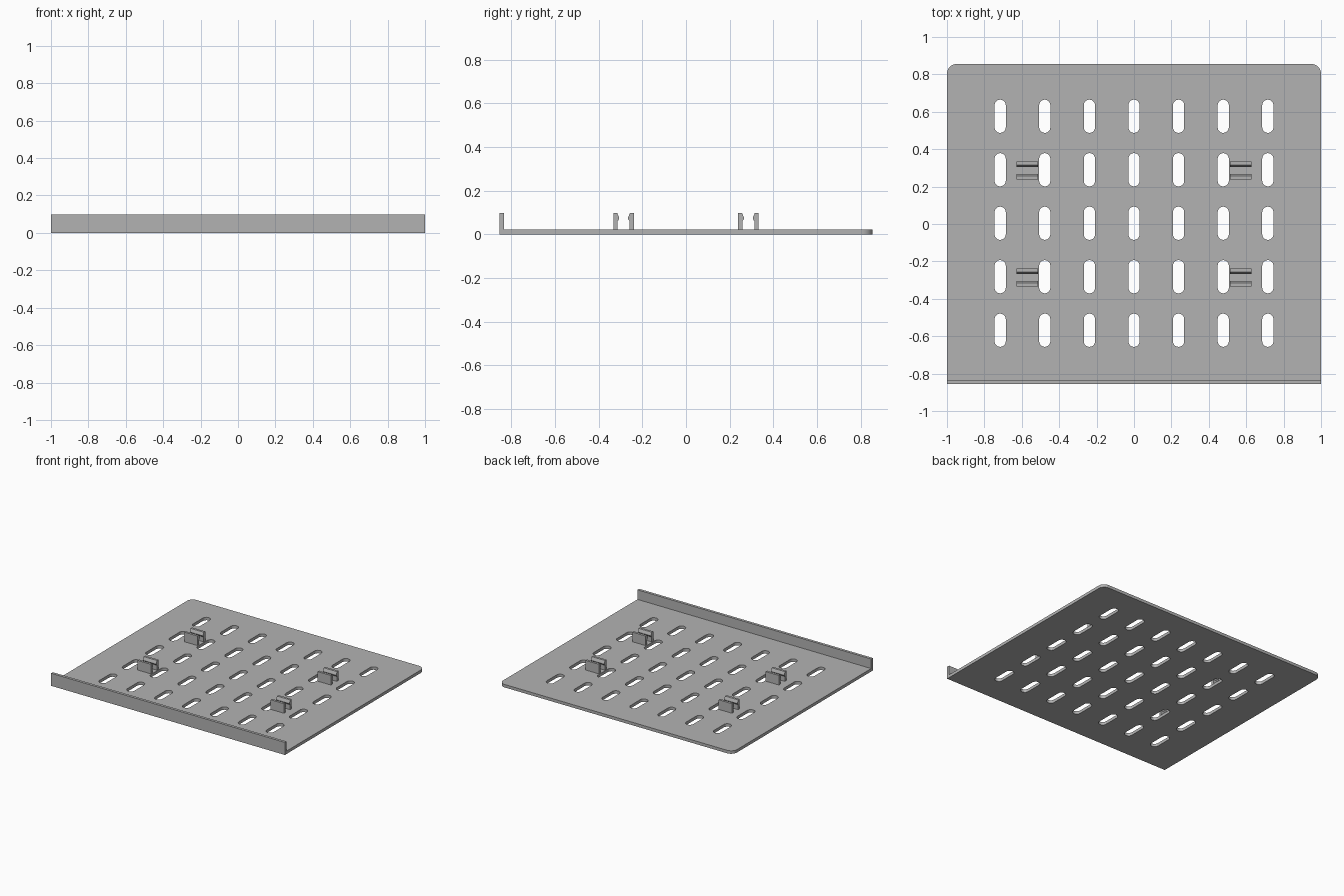
import bpy, bmesh
from math import pi, cos, sin

cube = bpy.data.objects.get("Cube")
if cube:
    bpy.data.objects.remove(cube, do_unlink=True)

HALF_X, HALF_Y = 1.0, 0.855
THICK, HEIGHT = 0.023, 0.097

metal = bpy.data.materials.new("plain grey")
metal.use_nodes = True
grey = (0.45, 0.45, 0.45, 1)
metal.diffuse_color = grey
metal.node_tree.nodes["Principled BSDF"].inputs["Base Color"].default_value = grey


def arc(cx, cy, r, start, end, steps=10):
    angles = [start + (end - start) * i / steps for i in range(steps + 1)]
    return [(cx + r * cos(a), cy + r * sin(a)) for a in angles]


def add_object(name, mesh):
    obj = bpy.data.objects.new(name, mesh)
    bpy.context.collection.objects.link(obj)
    mesh.materials.clear()
    mesh.materials.append(metal)
    return obj


def smooth(obj):
    bpy.ops.object.select_all(action='DESELECT')
    obj.select_set(True)
    bpy.context.view_layer.objects.active = obj
    bpy.ops.object.shade_smooth_by_angle()


def flat_sheet(name, loops, thickness):
    """Fill an outline with holes and give it thickness, standing on z = 0."""
    curve = bpy.data.curves.new(name + " outline", 'CURVE')
    curve.dimensions = '2D'
    curve.fill_mode = 'BOTH'
    curve.extrude = thickness / 2
    for loop in loops:
        spline = curve.splines.new('POLY')
        spline.points.add(len(loop) - 1)
        for point, (x, y) in zip(spline.points, loop):
            point.co = (x, y, 0, 1)
        spline.use_cyclic_u = True
    helper = bpy.data.objects.new(name + " outline", curve)
    bpy.context.collection.objects.link(helper)
    graph = bpy.context.evaluated_depsgraph_get()
    mesh = bpy.data.meshes.new_from_object(helper.evaluated_get(graph))
    bpy.data.objects.remove(helper, do_unlink=True)
    bm = bmesh.new()
    bm.from_mesh(mesh)
    bmesh.ops.remove_doubles(bm, verts=bm.verts, dist=1e-5)
    bmesh.ops.translate(bm, verts=bm.verts, vec=(0, 0, thickness / 2))
    bmesh.ops.recalc_face_normals(bm, faces=bm.faces)
    bm.to_mesh(mesh)
    bm.free()
    obj = add_object(name, mesh)
    smooth(obj)
    return obj


def extrude_x(name, profile, x0, x1):
    """Sweep a (y, z) profile along x."""
    bm = bmesh.new()
    face = bm.faces.new([bm.verts.new((x0, y, z)) for y, z in profile])
    swept = bmesh.ops.extrude_face_region(bm, geom=[face])["geom"]
    verts = [g for g in swept if isinstance(g, bmesh.types.BMVert)]
    bmesh.ops.translate(bm, verts=verts, vec=(x1 - x0, 0, 0))
    bmesh.ops.recalc_face_normals(bm, faces=bm.faces)
    mesh = bpy.data.meshes.new(name)
    bm.to_mesh(mesh)
    bm.free()
    return add_object(name, mesh)


# Plate with rounded back corners and a grid of slots
radius = 0.05
outline = [(-HALF_X, -HALF_Y), (HALF_X, -HALF_Y)]
outline += arc(HALF_X - radius, HALF_Y - radius, radius, 0, pi / 2)
outline += arc(radius - HALF_X, HALF_Y - radius, radius, pi / 2, pi)


def slot(cx, cy, r=0.03, reach=0.059):
    return arc(cx, cy + reach, r, 0, pi) + arc(cx, cy - reach, r, pi, 2 * pi)


slots = [slot(0.2385 * i, 0.004 + 0.286 * j)
         for i in range(-3, 4) for j in range(-2, 3)]
flat_sheet("slotted_plate", [outline] + slots, THICK)

# Upright lip along the front edge
lip_back = -HALF_Y + 0.021
extrude_x("front_lip", [(-HALF_Y, THICK), (lip_back, THICK),
                        (lip_back, HEIGHT), (-HALF_Y, HEIGHT)], -HALF_X, HALF_X)

# Four clips, each a pair of prongs with a ridge on the inner side
# (distance from the clip centre, height)
prong = [(0.047, THICK), (0.027, THICK), (0.027, 0.061), (0.020, 0.071),
         (0.020, 0.077), (0.029, HEIGHT), (0.047, HEIGHT)]
for x_name, x in (("right", -0.57), ("left", 0.57)):
    for y_name, y in (("front", -0.286), ("back", 0.286)):
        for side_name, side in (("front", -1), ("back", 1)):
            extrude_x(f"{y_name}_{x_name}_clip_{side_name}_prong",
                      [(y + side * d, z) for d, z in prong],
                      x - 0.057, x + 0.057)
